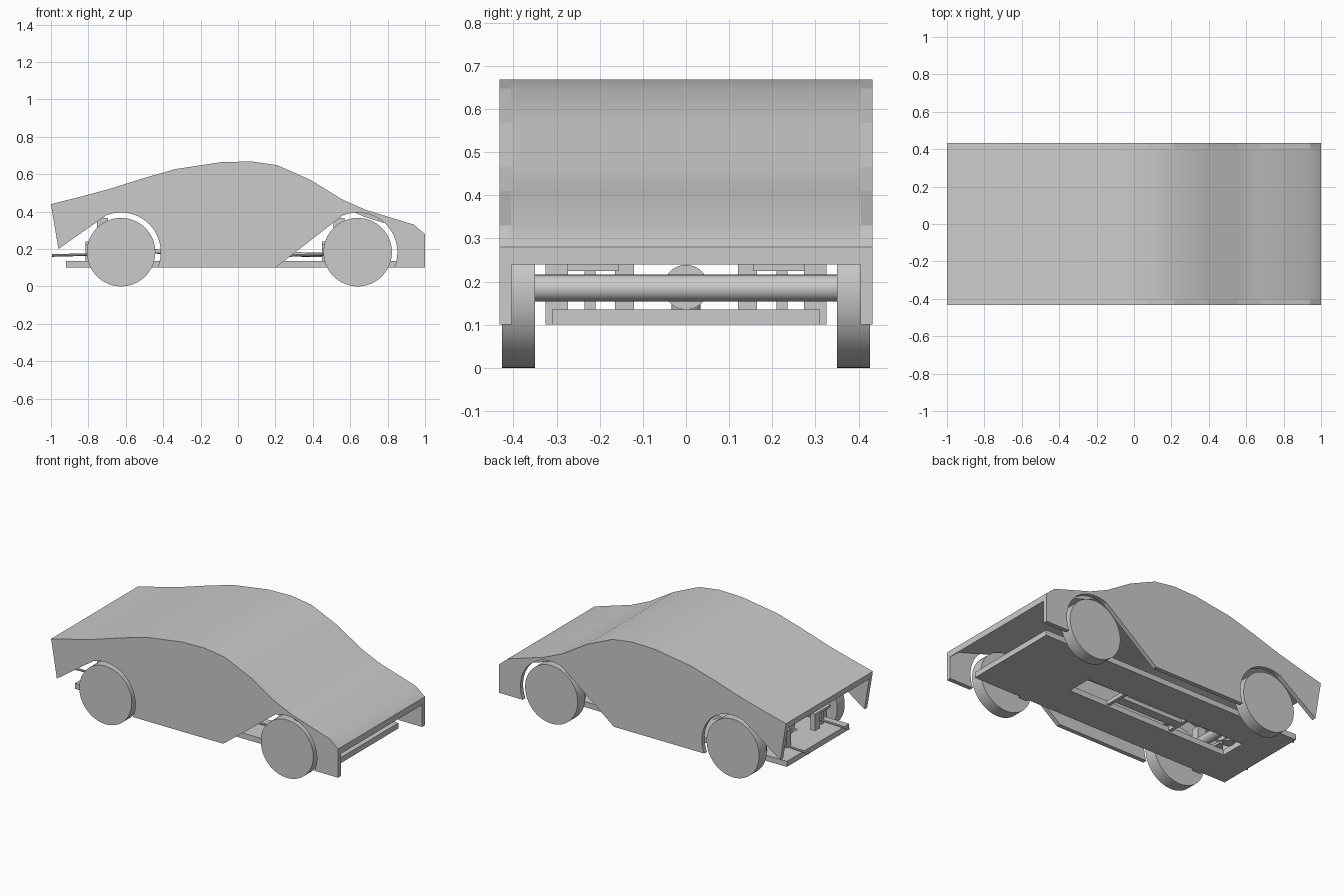
import bpy, bmesh
from math import cos, sin, radians
from mathutils import Vector

if "Cube" in bpy.data.objects:
    bpy.data.objects.remove(bpy.data.objects["Cube"], do_unlink=True)

grey = bpy.data.materials.new("plain grey")
grey.use_nodes = True
COLOUR = (0.6, 0.6, 0.6, 1)
grey.diffuse_color = COLOUR
for node in grey.node_tree.nodes:
    if node.type == 'BSDF_PRINCIPLED':
        node.inputs["Base Color"].default_value = COLOUR


def finish(name, bm, smooth=False):
    bmesh.ops.recalc_face_normals(bm, faces=bm.faces)
    mesh = bpy.data.meshes.new(name)
    bm.to_mesh(mesh)
    bm.free()
    mesh.materials.append(grey)
    obj = bpy.data.objects.new(name, mesh)
    bpy.context.collection.objects.link(obj)
    if smooth:
        bpy.ops.object.select_all(action='DESELECT')
        obj.select_set(True)
        bpy.context.view_layer.objects.active = obj
        bpy.ops.object.shade_smooth_by_angle(angle=radians(25))
    return obj


def extrude_profile(name, points, y0, y1, smooth=False):
    bm = bmesh.new()
    face = bm.faces.new([bm.verts.new((x, y0, z)) for x, z in points])
    moved = bmesh.ops.extrude_face_region(bm, geom=[face])["geom"]
    verts = [v for v in moved if isinstance(v, bmesh.types.BMVert)]
    bmesh.ops.translate(bm, vec=(0, y1 - y0, 0), verts=verts)
    return finish(name, bm, smooth)


def box(name, x, y, z):
    return extrude_profile(name, [(x[0], z[0]), (x[1], z[0]), (x[1], z[1]), (x[0], z[1])], *y)


def rod(name, start, end, radius, sides=24):
    start, end = Vector(start), Vector(end)
    bm = bmesh.new()
    bmesh.ops.create_cone(bm, cap_ends=True, segments=sides, radius1=radius,
                          radius2=radius, depth=(end - start).length)
    obj = finish(name, bm, True)
    obj.location = (start + end) / 2
    obj.rotation_euler = (end - start).to_track_quat('Z', 'Y').to_euler()
    return obj


def arch(cx):
    # wheel opening, from the upper rear round to the sill
    angles = [112 - i * 135 / 20 for i in range(21)]
    pts = [(cx + 0.212 * cos(radians(a)), WHEEL_R + 0.212 * sin(radians(a))) for a in angles]
    return pts[:-1] + [(pts[-1][0], 0.1)]


WHEEL_R = 0.183
AXLES = {"rear": -0.625, "front": 0.64}

# Body shell: curved roof sheet between two cut-out side panels
roofline = [(-1, .44), (-.84, .48), (-.69, .52), (-.5, .58), (-.335, .627), (-.09, .664),
            (.07, .668), (.21, .648), (.39, .568), (.555, .466), (.68, .41), (.94, .33), (1, .28)]
underside = [(x, z - 0.04) for x, z in reversed(roofline)]
underside[-1] = (-.993, .40)
extrude_profile("roof_sheet", roofline + underside, -.406, .406, True)
panel = (roofline + [(1, .1)] + arch(AXLES["front"])[::-1] + [(.2, .1)]
         + arch(AXLES["rear"])[::-1] + [(-.96, .2)])
for side, s in (("left", 1), ("right", -1)):
    extrude_profile(side + "_side_panel", panel, s * .405, s * .432)

# Floor plate with a long central opening
box("floor_front", (.40, .90), (-.31, .31), (.10, .135))
box("floor_rear", (-.92, -.72), (-.31, .31), (.10, .135))
box("floor_tray", (-.34, .13), (-.03, .03), (.11, .135))
for s in (1, -1):
    box("floor_side", (-.72, .40), (s * .08, s * .31), (.10, .135))
for x in (-.34, .11):
    box("tray_crossbar", (x, x + .02), (-.08, .08), (.11, .135))

# Wheels, axles and suspension
for end, x in AXLES.items():
    rod(end + "_axle", (x, -.35, .185), (x, .35, .185), .031)
    post_x = (x - .13, x - .07)
    for s in (1, -1):
        rod(end + "_wheel", (x, s * .35, WHEEL_R), (x, s * .426, WHEEL_R), WHEEL_R, 64)
        box(end + "_tower", post_x, (s * .273, s * .326), (.10, .365))
        box(end + "_outer_post", (x - .17, x - .14), (s * .21, s * .235), (.135, .24))
        box(end + "_inner_post", (x - .19, x - .16), (s * .12, s * .165), (.135, .24))
        box(end + "_mount", (x - .19, x - .13), (s * .155, s * .275), (.225, .24))
        rod(end + "_link", (x - .37, s * .2, .165), (x, s * .2, .175), .007, 10)

# Driveline
rod("drive_shaft", (-.6, 0, .19), (.6, 0, .165), .012, 16)
for x in AXLES.values():
    rod("differential", (x - .10, 0, .187), (x - .02, 0, .187), .052, 32)
    rod("differential_pedestal", (x - .06, 0, .13), (x - .06, 0, .16), .034)
